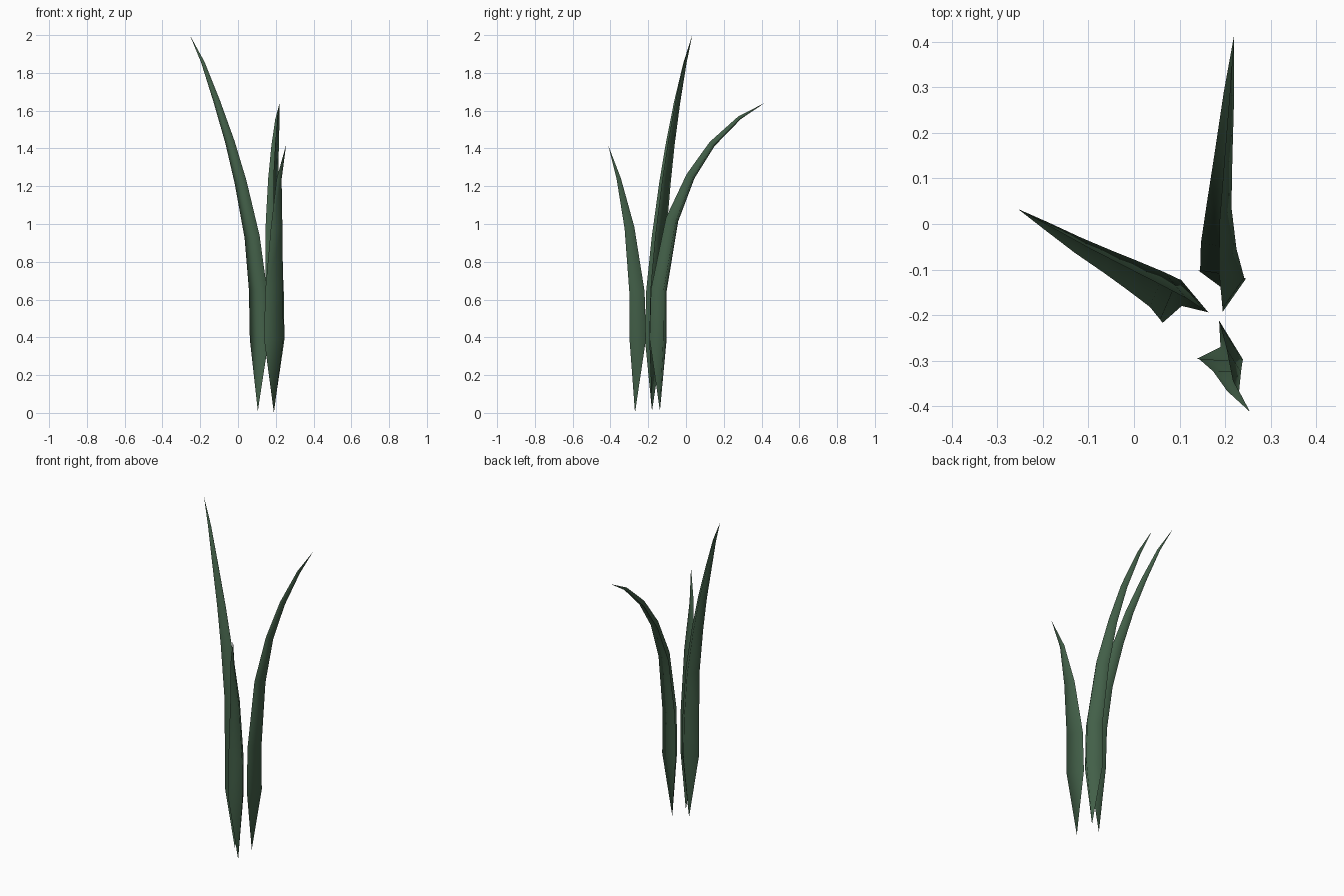
import bpy, bmesh
from math import radians, cos, sin
from mathutils import Vector

if "Cube" in bpy.data.objects:
    bpy.data.objects.remove(bpy.data.objects["Cube"])

green = bpy.data.materials.new("leaf_green")
green.diffuse_color = (0.055, 0.115, 0.065, 1)
green.use_nodes = True
green.node_tree.nodes["Principled BSDF"].inputs["Base Color"].default_value = green.diffuse_color


def blade(name, path, angles, radius=0.058):
    """Folded leaf: a V section (edge, crease, edge) swept along x, y, z, scale points."""
    bm = bmesh.new()
    pts = [Vector(p[:3]) for p in path]
    section = [Vector((cos(radians(a)), sin(radians(a)), 0)) * radius for a in angles]
    base, tip = bm.verts.new(pts[0]), bm.verts.new(pts[-1])
    rows = []
    for i in range(1, len(pts) - 1):
        tangent = (pts[i + 1] - pts[i]).normalized() + (pts[i] - pts[i - 1]).normalized()
        turn = Vector((0, 0, 1)).rotation_difference(tangent)
        rows.append([bm.verts.new(pts[i] + turn @ (s * path[i][3])) for s in section])
    for j in range(2):
        bm.faces.new((base, rows[0][j + 1], rows[0][j]))
        for a, b in zip(rows, rows[1:]):
            bm.faces.new((a[j], a[j + 1], b[j + 1], b[j]))
        bm.faces.new((rows[-1][j], rows[-1][j + 1], tip))
    bmesh.ops.recalc_face_normals(bm, faces=bm.faces)
    # the convex side of the fold is the outside
    for f in bm.faces:
        f.smooth = True
    f = bm.faces[:][0]
    mid = sum((section[k] for k in (0, 1)), Vector())
    if f.normal.dot(mid) < 0:
        bmesh.ops.reverse_faces(bm, faces=bm.faces)
    mesh = bpy.data.meshes.new(name)
    bm.to_mesh(mesh)
    bm.free()
    mesh.materials.append(green)
    bpy.context.collection.objects.link(bpy.data.objects.new(name, mesh))


# tall blade leaning left
blade("tall_blade", [
    (0.105, -0.18, 0.01, 0), (0.107, -0.18, 0.39, 1), (0.10, -0.175, 0.65, 0.95),
    (0.07, -0.152, 0.93, 0.8), (0.01, -0.118, 1.22, 0.64), (-0.045, -0.088, 1.43, 0.5),
    (-0.115, -0.05, 1.65, 0.35), (-0.187, -0.007, 1.855, 0.18), (-0.255, 0.033, 2.0, 0)],
    (220, 94, -14))

# arching blade bending to the back
blade("arching_blade", [
    (0.19, -0.138, 0.01, 0), (0.19, -0.135, 0.39, 1), (0.19, -0.132, 0.65, 0.93),
    (0.183, -0.065, 1.02, 0.75), (0.185, 0.03, 1.25, 0.52), (0.195, 0.142, 1.42, 0.38),
    (0.208, 0.285, 1.56, 0.22), (0.22, 0.415, 1.64, 0)],
    (146, 15, -85))

# short blade at the front
blade("short_blade", [
    (0.19, -0.27, 0, 0), (0.19, -0.27, 0.39, 1), (0.192, -0.273, 0.64, 0.93),
    (0.205, -0.308, 0.98, 0.6), (0.218, -0.36, 1.24, 0.26), (0.255, -0.413, 1.42, 0)],
    (207, -30, 93))
